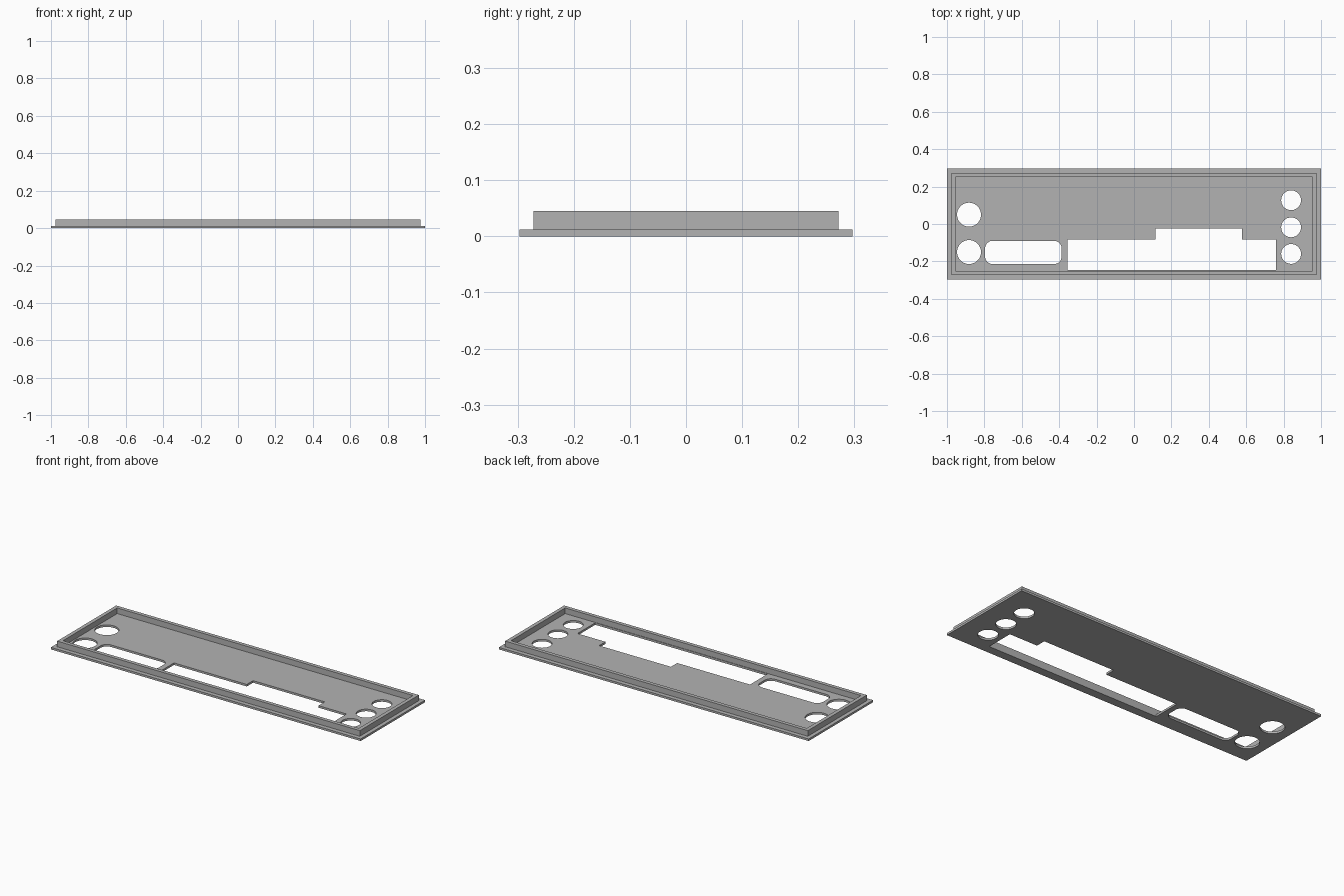
import bpy, bmesh
from math import cos, sin, pi, radians

cube = bpy.data.objects.get("Cube")
if cube:
    bpy.data.objects.remove(cube, do_unlink=True)

steel = bpy.data.materials.new("grey metal")
steel.use_nodes = True
GREY = (0.45, 0.45, 0.45, 1)
steel.diffuse_color = GREY
steel.node_tree.nodes["Principled BSDF"].inputs["Base Color"].default_value = GREY


def rect(hx, hy):
    return [(-hx, -hy), (hx, -hy), (hx, hy), (-hx, hy)]


def circle(cx, cy, r, n=48):
    return [(cx + r * cos(2 * pi * i / n), cy + r * sin(2 * pi * i / n)) for i in range(n)]


def rounded(x0, x1, y0, y1, r, n=8):
    centres = [(x1 - r, y1 - r), (x0 + r, y1 - r), (x0 + r, y0 + r), (x1 - r, y0 + r)]
    return [(cx + r * cos(pi / 2 * (q + i / n)), cy + r * sin(pi / 2 * (q + i / n)))
            for q, (cx, cy) in enumerate(centres) for i in range(n + 1)]


def sheet(name, loops, z0, z1):
    """Fill an outline with holes and extrude it between two heights."""
    bm = bmesh.new()
    edges = []
    for loop in loops:
        vs = [bm.verts.new((x, y, z0)) for x, y in loop]
        edges += [bm.edges.new((a, b)) for a, b in zip(vs, vs[1:] + vs[:1])]
    bmesh.ops.triangle_fill(bm, edges=edges, use_beauty=True, normal=(0, 0, 1))
    bmesh.ops.dissolve_limit(bm, angle_limit=0.01, verts=[], edges=bm.edges[:])
    ext = bmesh.ops.extrude_face_region(bm, geom=bm.faces[:], use_keep_orig=True)
    top = [g for g in ext["geom"] if isinstance(g, bmesh.types.BMVert)]
    bmesh.ops.translate(bm, verts=top, vec=(0, 0, z1 - z0))
    bmesh.ops.recalc_face_normals(bm, faces=bm.faces[:])
    mesh = bpy.data.meshes.new(name)
    bm.to_mesh(mesh)
    bm.free()
    mesh.materials.append(steel)
    obj = bpy.data.objects.new(name, mesh)
    bpy.context.collection.objects.link(obj)
    bpy.ops.object.select_all(action="DESELECT")
    obj.select_set(True)
    bpy.context.view_layer.objects.active = obj
    bpy.ops.object.shade_smooth_by_angle(angle=radians(30))


# Port openings
round_ports = [circle(-0.882, y, 0.064) for y in (0.05, -0.15)]
jack_ports = [circle(0.84, y, 0.053) for y in (0.127, -0.018, -0.16)]
slot = rounded(-0.796, -0.387, -0.214, -0.09, 0.04)
stepped = [(-0.355, -0.247), (0.759, -0.247), (0.759, -0.083), (0.578, -0.083),
           (0.578, -0.025), (0.115, -0.025), (0.115, -0.083), (-0.355, -0.083)]

# Flat plate with the openings, and the raised rim around it
sheet("base_plate", [rect(1, 0.297), *round_ports, *jack_ports, slot, stepped], 0, 0.012)
sheet("raised_rim", [rect(0.977, 0.272), rect(0.955, 0.25)], 0.012, 0.045)
